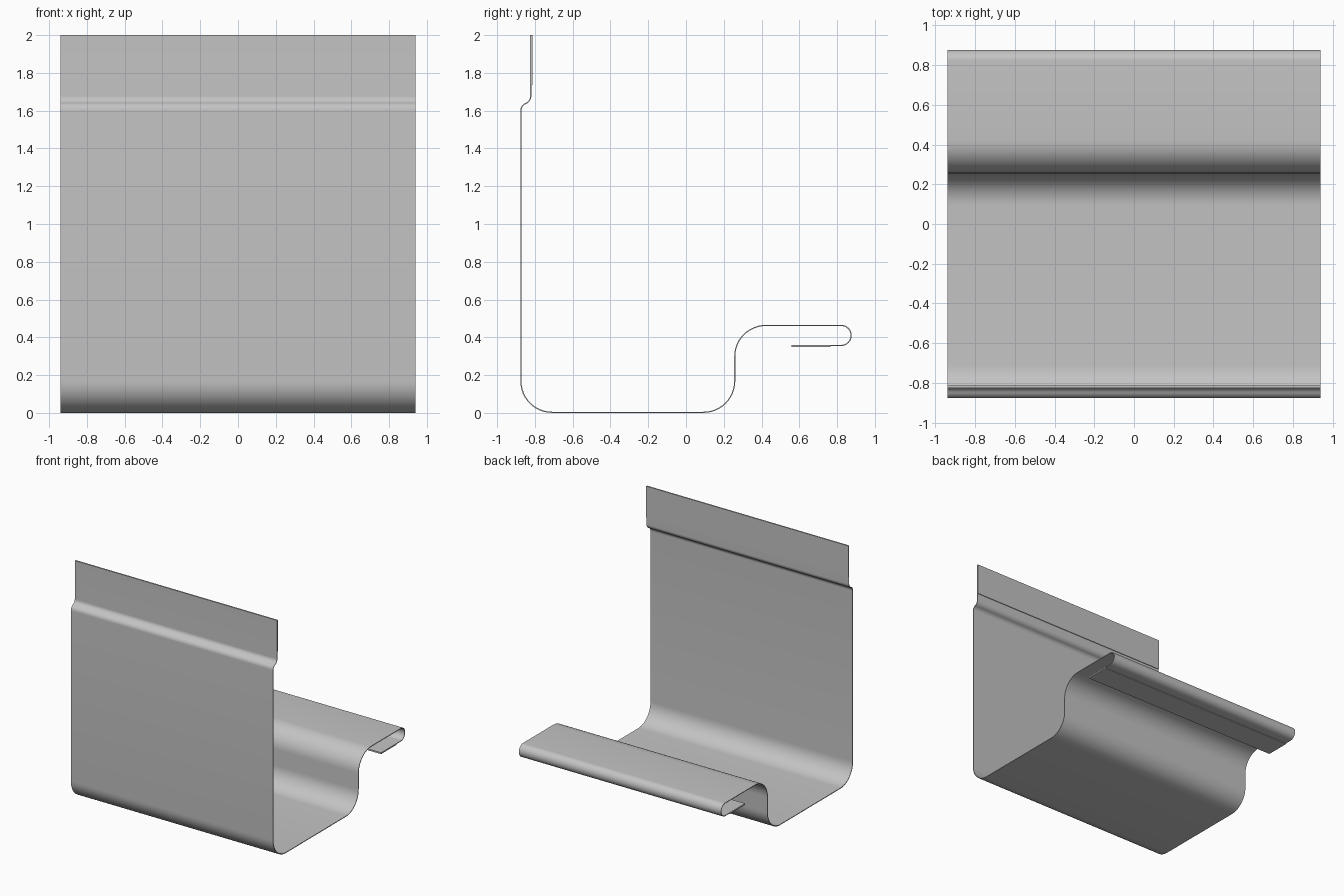
import bpy
import bmesh
import math
from mathutils import Vector

if "Cube" in bpy.data.objects:
    bpy.data.objects.remove(bpy.data.objects["Cube"])

HALF = 0.94     # half length of the gutter
GAUGE = 0.006   # sheet thickness

metal = bpy.data.materials.new("grey sheet metal")
metal.use_nodes = True
GREY = (0.55, 0.55, 0.55, 1)
metal.diffuse_color = GREY
metal.node_tree.nodes["Principled BSDF"].inputs["Base Color"].default_value = GREY


def rounded_path(corners, steps=12):
    """Round each inner corner (y, z, radius) of an open path."""
    pts = [Vector(c[:2]) for c in corners]
    path = [pts[0]]
    for i in range(1, len(pts) - 1):
        p, r = pts[i], corners[i][2]
        a = (pts[i - 1] - p).normalized()
        b = (pts[i + 1] - p).normalized()
        half = a.angle(b) / 2
        centre = p + (a + b).normalized() * (r / math.sin(half))
        start = p + a * (r / math.tan(half)) - centre
        end = p + b * (r / math.tan(half)) - centre
        sweep = math.pi - 2 * half
        for k in range(steps + 1):
            t = k / steps
            w0 = math.sin((1 - t) * sweep) / math.sin(sweep)
            w1 = math.sin(t * sweep) / math.sin(sweep)
            path.append(centre + start * w0 + end * w1)
    return path + [pts[-1]]


def sheet(name, path, thickness):
    """Sweep a thin sheet that follows the path along x."""
    bm = bmesh.new()
    rings = []
    for i, p in enumerate(path):
        before, after = path[max(i - 1, 0)], path[min(i + 1, len(path) - 1)]
        d = Vector((0, 0))
        for step in (p - before, after - p):
            if step.length > 1e-6:
                d += step.normalized()
        n = Vector((-d.y, d.x)).normalized() * thickness / 2
        rings.append([bm.verts.new((x, q.x, q.y)) for x, q in
                      ((-HALF, p + n), (HALF, p + n), (HALF, p - n), (-HALF, p - n))])
    for r, s in zip(rings, rings[1:]):
        for k in range(4):
            m = (k + 1) % 4
            bm.faces.new((r[k], r[m], s[m], s[k]))
    bm.faces.new(rings[0])
    bm.faces.new(rings[-1])
    bmesh.ops.recalc_face_normals(bm, faces=bm.faces)
    mesh = bpy.data.meshes.new(name)
    bm.to_mesh(mesh)
    bm.free()
    mesh.materials.append(metal)
    obj = bpy.data.objects.new(name, mesh)
    bpy.context.collection.objects.link(obj)
    bpy.ops.object.select_all(action="DESELECT")
    obj.select_set(True)
    bpy.context.view_layer.objects.active = obj
    bpy.ops.object.shade_smooth_by_angle(angle=math.radians(30))


# Bent sheet: flange, step, tall wall, trough, short wall, ledge, rolled lip
sheet("gutter_sheet", rounded_path([
    (-0.822, 2.0, 0),
    (-0.822, 1.652, 0.042),
    (-0.874, 1.625, 0.042),
    (-0.874, 0.003, 0.165),
    (0.258, 0.003, 0.165),
    (0.258, 0.463, 0.165),
    (0.874, 0.463, 0.0525),
    (0.874, 0.357, 0.0525),
    (0.558, 0.357, 0),
]), GAUGE)

# Folded hems doubling the sheet at both free edges
sheet("flange_hem", [Vector((-0.816, 2.0)), Vector((-0.816, 1.735))], GAUGE)
sheet("lip_hem", [Vector((0.558, 0.351)), Vector((0.765, 0.351))], GAUGE)
